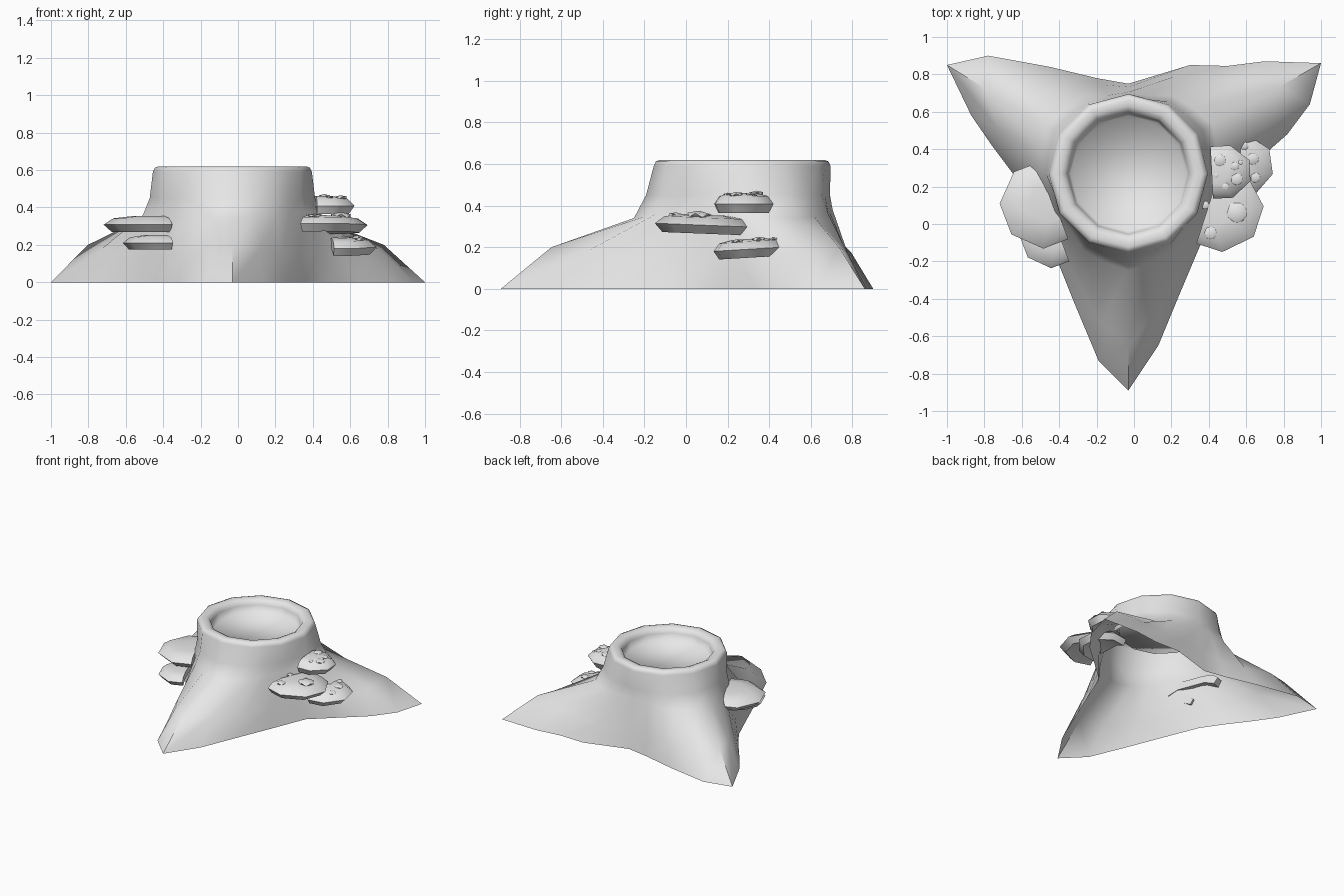
import bpy
import bmesh
from math import sin, cos, pi, radians, hypot
from mathutils import Vector, Matrix

if "Cube" in bpy.data.objects:
    bpy.data.objects.remove(bpy.data.objects["Cube"], do_unlink=True)

grey = bpy.data.materials.new("plain grey")
grey.use_nodes = True
grey.diffuse_color = (0.8, 0.8, 0.8, 1)
grey.node_tree.nodes["Principled BSDF"].inputs["Base Color"].default_value = (0.8, 0.8, 0.8, 1)


def finish(bm, name, angle):
    bmesh.ops.recalc_face_normals(bm, faces=bm.faces)
    mesh = bpy.data.meshes.new(name)
    bm.to_mesh(mesh)
    bm.free()
    mesh.materials.append(grey)
    mesh.shade_smooth()
    mesh.set_sharp_from_angle(angle=radians(angle))
    bpy.context.collection.objects.link(bpy.data.objects.new(name, mesh))


def bridge(bm, lower, upper, closed=True):
    n = len(lower)
    for i in range(n if closed else n - 1):
        j = (i + 1) % n
        bm.faces.new((lower[i], lower[j], upper[j], upper[i]))


# Ground outline of the roots, counter-clockwise from the front tip
OUTLINE = [(-.03, -.89), (.13, -.65), (.25, -.36), (.36, -.1), (.47, .17), (.65, .33),
           (.82, .48), (.94, .64), (1, .86), (.7, .87), (.5, .845), (.3, .85),
           (-.03, .75), (-.2, .78), (-.45, .84), (-.78, .9), (-1, .85), (-.87, .58),
           (-.76, .42), (-.64, .26), (-.53, .1), (-.44, -.12), (-.32, -.42), (-.19, -.73)]
COUNT = len(OUTLINE)
CENTRE = Vector((-.03, .27, 0))


def trunk_point(i, radius, z):
    # Twelve-sided section: odd columns lie in the middle of a side
    if i % 2:
        radius *= cos(pi / 12)
    a = -pi / 2 + 2 * pi * i / COUNT
    return CENTRE + Vector((radius * cos(a), radius * sin(a), z))


# Stump shell, open underneath, with three spreading roots and a sunken top
base, slope, neck, waist = [], [], [], []
for i, (x, y) in enumerate(OUTLINE):
    ridge = (1 + cos(2 * pi * i / 8)) / 2      # 1 on a root, 0 between roots
    foot = Vector((x, y, 0))
    top = trunk_point(i, .435 + .085 * ridge, .38 - .04 * ridge)
    mid = foot.lerp(top, .38)
    mid.z = .14 + .06 * ridge ** 3
    base.append(foot)
    slope.append(mid)
    neck.append(top)
    waist.append(trunk_point(i, .422 + .04 * ridge, .45))
sections = [base, slope, neck, waist]
for radius, z in ((.425, .59), (.415, .612), (.395, .62), (.36, .618), (.335, .605),
                  (.325, .58), (.31, .53)):
    sections.append([trunk_point(i, radius, z) for i in range(COUNT)])
bm = bmesh.new()
rings = [[bm.verts.new(p) for p in section] for section in sections]
for lower, upper in zip(rings, rings[1:]):
    bridge(bm, lower, upper)
bm.faces.new(rings[-1])
finish(bm, "stump", 75)

# Shelf mushroom: an octagon cut straight where it meets the trunk
SHELF = [(0, -1), (.52, -1), (1, -.4), (1, .4), (.52, 1), (0, 1)]
# Ring scale and height from the hollow underside to the domed top
PROFILE = [(.5, -.15), (.85, -.48), (1, -.05), (.82, .33), (.45, .47)]


def shelf(name, root, angle, depth, half, height, tilt=0, warts=()):
    place = (Matrix.Translation(root) @ Matrix.Rotation(tilt, 4, 'X')
             @ Matrix.Rotation(radians(angle), 4, 'Z'))
    bm = bmesh.new()
    rings = [[bm.verts.new((u * r * depth, v * r * half, h * height)) for u, v in SHELF]
             for r, h in PROFILE]
    for lower, upper in zip(rings, rings[1:]):
        bridge(bm, lower, upper, closed=False)
    bm.faces.new(rings[0])
    bm.faces.new(rings[-1])
    bm.faces.new([ring[0] for ring in rings] + [ring[-1] for ring in reversed(rings)])
    bmesh.ops.transform(bm, matrix=place, verts=bm.verts)
    finish(bm, name, 50)
    if not warts:
        return
    # Flattened warts resting on the dome
    bm = bmesh.new()
    for x, y, r in warts:
        spot = place.inverted() @ Vector((x, y, root[2]))
        reach = hypot(spot.x / depth, spot.y / half)
        spot.z = height * (.46 - .3 * max(0, reach - .5))
        bmesh.ops.create_icosphere(bm, subdivisions=1, radius=r,
                                   matrix=place @ Matrix.Translation(spot)
                                   @ Matrix.Diagonal((1, 1, .35, 1)))
    finish(bm, name + "_warts", 60)


# Warty cluster on the left side
shelf("upper_left_mushroom", (.415, .275, .413), 3, .205, .14, .1, 0,
      [(.46, .34, .036), (.54, .31, .025), (.55, .24, .036), (.44, .26, .014),
       (.49, .2, .022), (.57, .33, .014)])
shelf("middle_left_mushroom", (.4, .1, .31), -18, .28, .215, .095, -.04,
      [(.55, .06, .062), (.41, -.05, .038), (.38, .1, .025)])
shelf("lower_left_mushroom", (.49, .3, .195), 8, .245, .17, .095, .06,
      [(.635, .35, .036), (.65, .25, .03), (.59, .42, .025)])

# Smooth pair on the right side
shelf("upper_right_mushroom", (-.43, .125, .312), -159, .275, .22, .09)
shelf("lower_right_mushroom", (-.405, -.045, .214), -159, .2, .165, .08)
